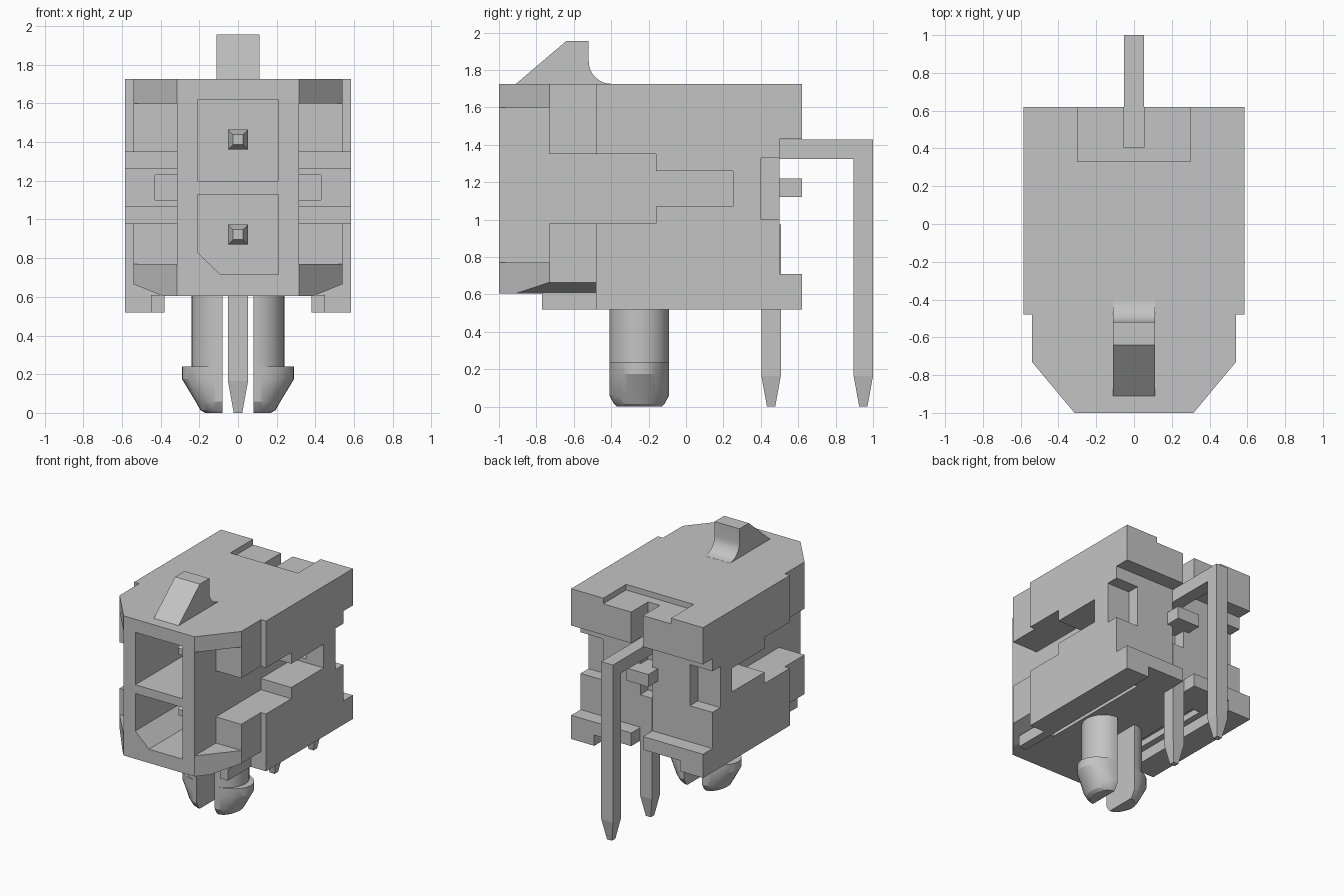
import bpy, bmesh, math
from mathutils import Vector

cube = bpy.data.objects.get("Cube")
if cube:
    bpy.data.objects.remove(cube, do_unlink=True)

grey = bpy.data.materials.new("light_grey")
grey.use_nodes = True
COLOUR = (0.55, 0.55, 0.55, 1)
grey.diffuse_color = COLOUR
grey.node_tree.nodes["Principled BSDF"].inputs["Base Color"].default_value = COLOUR


def finish(name, bm):
    bmesh.ops.recalc_face_normals(bm, faces=bm.faces)
    me = bpy.data.meshes.new(name)
    bm.to_mesh(me)
    bm.free()
    me.materials.append(grey)
    ob = bpy.data.objects.new(name, me)
    bpy.context.scene.collection.objects.link(ob)
    return ob


def loft(name, rings):
    """Skin a list of equal-length point rings and cap both ends."""
    bm = bmesh.new()
    vs = [[bm.verts.new(p) for p in r] for r in rings]
    n = len(vs[0])
    for a, b in zip(vs, vs[1:]):
        for i in range(n):
            j = (i + 1) % n
            bm.faces.new((a[i], a[j], b[j], b[i]))
    bm.faces.new(vs[0])
    bm.faces.new(vs[-1])
    return finish(name, bm)


def prism(name, pts, axis, lo, hi):
    """Extrude a 2D outline along an axis."""
    place = {"x": lambda a, b, t: (t, a, b),
             "y": lambda a, b, t: (a, t, b),
             "z": lambda a, b, t: (a, b, t)}[axis]
    return loft(name, [[place(a, b, t) for a, b in pts] for t in (lo, hi)])


def box(name, x0, x1, y0, y1, z0, z1):
    return prism(name, [(x0, y0), (x1, y0), (x1, y1), (x0, y1)], "z", z0, z1)


def cut(target, cutter):
    cutter.hide_render = True
    mod = target.modifiers.new("cut", "BOOLEAN")
    mod.operation = "DIFFERENCE"
    mod.solver = "EXACT"
    mod.object = cutter
    bpy.context.view_layer.objects.active = target
    bpy.ops.object.modifier_apply(modifier=mod.name)
    bpy.data.objects.remove(cutter, do_unlink=True)


def cut_box(target, *dims):
    cut(target, box("cutter", *dims))


def cut_sides(target, x0, x1, *rest):
    """The same box cut on both sides."""
    cut_box(target, x0, x1, *rest)
    cut_box(target, -x1, -x0, *rest)


# Housing: tapered nose and wider rear, extruded upward
half = [(0.315, -1), (0.54, -0.73), (0.54, -0.48), (0.585, -0.48), (0.585, 0.62)]
plan = half + [(-x, y) for x, y in reversed(half)]
housing = prism("housing", plan, "z", 0.605, 1.725)

# Nose side recesses and stepped side channels
cut_sides(housing, 0.315, 0.8, -1.1, -0.73, 0.77, 1.6)
cut_sides(housing, 0.315, 0.8, -0.78, -0.16, 0.98, 1.35)
cut_sides(housing, 0.315, 0.8, -0.2, 0.25, 1.07, 1.26)
cut_sides(housing, 0.315, 0.43, 0.2, 0.36, 1.10, 1.23)

# Bevelled lower edges of the nose
for s in (1, -1):
    tri = [(s * 0.39, 0.605), (s * 0.64, 0.705), (s * 0.64, 0.5), (s * 0.39, 0.5)]
    cut(housing, prism("cutter", tri, "y", -1.1, -0.48))

# Contact cavities, the lower one with a clipped corner
cut_box(housing, -0.21, 0.21, -1.1, 0.1, 1.20, 1.62)
keyed = [(-0.09, 0.715), (0.21, 0.715), (0.21, 1.13), (-0.21, 1.13), (-0.21, 0.83)]
cut(housing, prism("cutter", keyed, "y", -1.1, 0.1))

# Rear recess, corner notches, pin slot and top relief
cut_box(housing, -0.8, 0.8, 0.5, 0.8, 0.71, 1.43)
cut_sides(housing, 0.385, 0.8, 0.4, 0.55, 1.0, 1.33)
cut_box(housing, -0.3, 0.3, 0.33, 0.8, 1.68, 1.9)
cut_box(housing, -0.052, 0.052, 0.405, 0.8, 0.5, 1.9)

# Grooves in the underside
cut_sides(housing, 0.26, 0.33, -0.6, 0.35, 0.5, 0.655)

# Standoff rails
for side, s in (("left", 1), ("right", -1)):
    def rail(name, xa, xb, y0, y1):
        box(name, min(s * xa, s * xb), max(s * xa, s * xb), y0, y1, 0.52, 0.61)
    rail(side + "_rail", 0.38, 0.585, -0.48, 0.62)
    rail(side + "_rail_nose", 0.38, 0.45, -0.77, -0.47)

# Latch ramp with a concave rear fillet
ramp = [(-0.91, 1.72), (-0.91, 1.725), (-0.64, 1.955), (-0.52, 1.955)]
for i in range(9):
    a = math.pi + i * math.pi / 16
    ramp.append((-0.40 + 0.12 * math.cos(a), 1.846 + 0.12 * math.sin(a)))
ramp.append((-0.40, 1.72))
latch = prism("latch_ramp", ramp, "x", -0.11, 0.11)

# Split snap-in pegs: half-round shafts with hooked, tapered ends
peg_levels = [(0.61, 0.16, 0.16), (0.24, 0.16, 0.16), (0.24, 0.21, 0.16),
              (0.175, 0.21, 0.16), (0.06, 0.14, 0.16), (0.015, 0.115, 0.135),
              (0.0, 0.09, 0.12)]
pegs = []
for side, s in (("left", 1), ("right", -1)):
    rings = []
    for z, rx, ry in peg_levels:
        arc = [math.pi * (k / 16 - 0.5) for k in range(17)]
        rings.append([(s * (0.08 + rx * math.cos(a)), -0.25 + ry * math.sin(a), z)
                      for a in arc])
    pegs.append(loft(side + "_snap_peg", rings))


# Bent square pins with tapered tips at both ends
def square_pin(name, zc_front, y_out, z_bend):
    def ring(c, r, vertical):
        corners = [(-r, -r), (r, -r), (r, r), (-r, r)]
        if vertical:   # running down: section lies in x, y
            return [(a, c[0] - b, c[1]) for a, b in corners]
        return [(a, c[0], c[1] + b) for a, b in corners]
    w = 0.052
    y = y_out - w
    rings = [ring((-0.72, zc_front), 0.025, False),
             ring((-0.65, zc_front), w, False),
             ring((0.1, zc_front), w, False),
             ring((0.3, z_bend), w, False)]
    # mitred elbow
    rings.append([(-w, y - w, z_bend - w), (w, y - w, z_bend - w),
                  (w, y + w, z_bend + w), (-w, y + w, z_bend + w)])
    rings.append([(-w, y - w, 0.165), (w, y - w, 0.165),
                  (w, y + w, 0.165), (-w, y + w, 0.165)])
    t = 0.022
    rings.append([(-t, y - t, 0), (t, y - t, 0), (t, y + t, 0), (-t, y + t, 0)])
    return loft(name, rings)


square_pin("upper_pin", 1.413, 1.0, 1.376)
square_pin("lower_pin", 0.922, 0.507, 0.922)

# Pin support ledge at the rear
box("pin_ledge", -0.10, 0.10, 0.40, 0.62, 1.12, 1.22)

# Smooth the rounded parts, keep the hard edges
bpy.ops.object.select_all(action="DESELECT")
for ob in pegs + [latch]:
    ob.select_set(True)
bpy.context.view_layer.objects.active = latch
bpy.ops.object.shade_smooth_by_angle(angle=math.radians(25))
